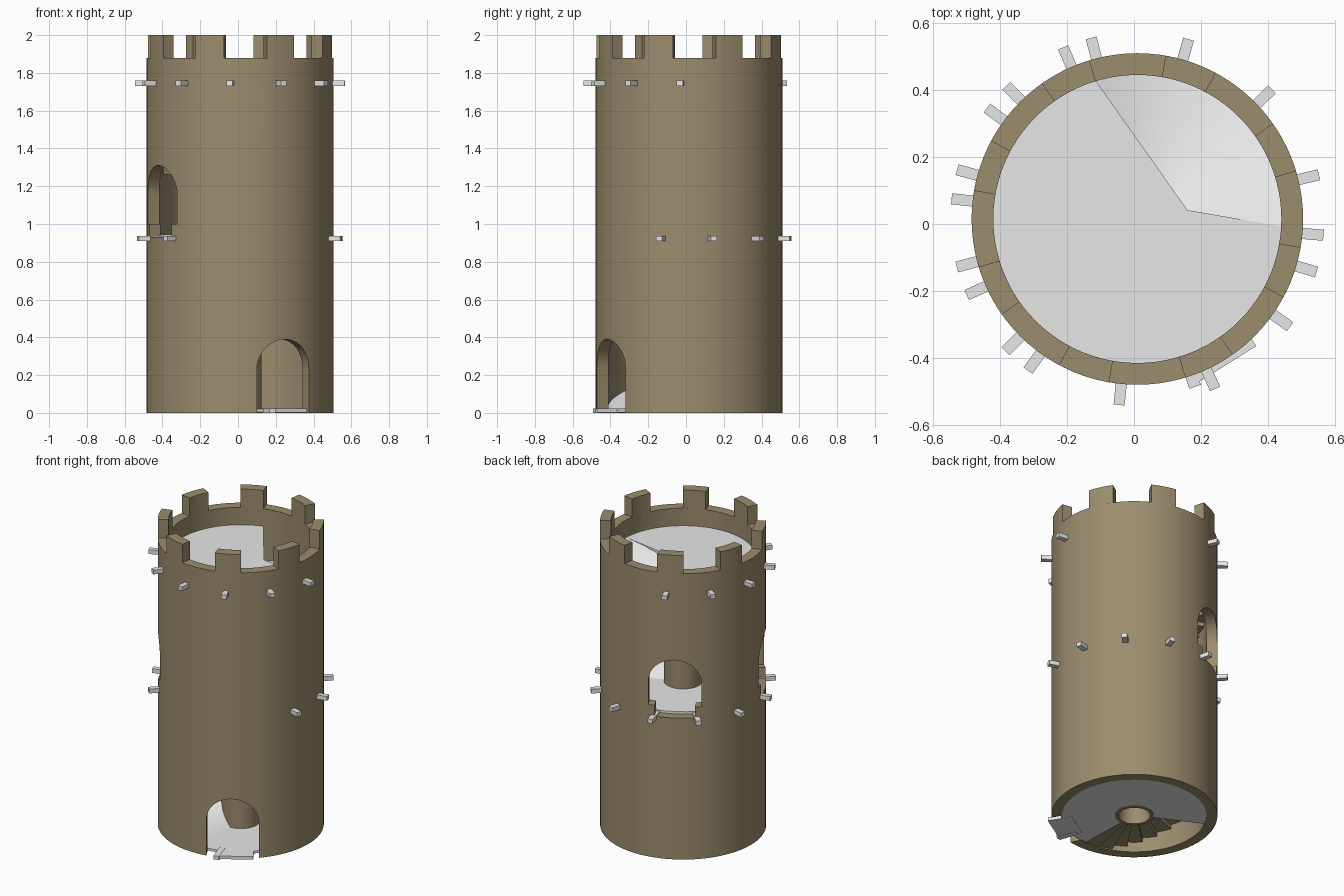
import bpy, bmesh, math

if "Cube" in bpy.data.objects:
    bpy.data.objects.remove(bpy.data.objects["Cube"])

CX, CY = 0.01, 0.015          # tower axis
R_OUT, R_IN, R_FLOOR = 0.495, 0.43, 0.437


def mat(name, col):
    m = bpy.data.materials.new(name)
    m.diffuse_color = (*col, 1)
    m.use_nodes = True
    m.node_tree.nodes["Principled BSDF"].inputs["Base Color"].default_value = m.diffuse_color
    return m


STONE = mat("brown stone", (0.33, 0.265, 0.155))
GREY = mat("pale grey", (0.8, 0.8, 0.8))


def pt(r, deg, z):
    a = math.radians(deg)
    return (CX + r * math.cos(a), CY + r * math.sin(a), z)


def sector(bm, r0, r1, a0, a1, z0, z1, n, rise=0.0):
    """Ring sector with square section; rise lifts it along the sweep."""
    closed = abs(a1 - a0) >= 359.99 and rise == 0
    rows = []
    for i in range(n if closed else n + 1):
        t = i / n
        a, d = a0 + (a1 - a0) * t, rise * t
        rows.append([bm.verts.new(pt(r, a, z + d))
                     for r, z in ((r0, z0), (r1, z0), (r1, z1), (r0, z1))])
    for i in range(n):
        p, q = rows[i], rows[(i + 1) % len(rows)]
        for k in range(4):
            bm.faces.new((p[k], p[(k + 1) % 4], q[(k + 1) % 4], q[k]))
    if not closed:
        bm.faces.new(rows[0])
        bm.faces.new(rows[-1])


def prism(bm, points, offset):
    """Extrude a flat outline by an offset vector."""
    a = [bm.verts.new(p) for p in points]
    b = [bm.verts.new([p[i] + offset[i] for i in range(3)]) for p in points]
    bm.faces.new(a)
    bm.faces.new(b[::-1])
    for i in range(len(a)):
        j = (i + 1) % len(a)
        bm.faces.new((a[i], a[j], b[j], b[i]))


def finish(bm, name, material, smooth=True):
    bmesh.ops.recalc_face_normals(bm, faces=bm.faces)
    me = bpy.data.meshes.new(name)
    bm.to_mesh(me)
    bm.free()
    ob = bpy.data.objects.new(name, me)
    bpy.context.collection.objects.link(ob)
    me.materials.append(material)
    bpy.ops.object.select_all(action='DESELECT')
    ob.select_set(True)
    bpy.context.view_layer.objects.active = ob
    if smooth:
        bpy.ops.object.shade_smooth_by_angle(angle=math.radians(30))
    return ob


def radial_box(bm, deg, r0, r1, half, z0, z1):
    a = math.radians(deg)
    u, t = (math.cos(a), math.sin(a)), (-math.sin(a), math.cos(a))
    pts = [(CX + u[0] * r + t[0] * s, CY + u[1] * r + t[1] * s, z0)
           for r, s in ((r0, -half), (r1, -half), (r1, half), (r0, half))]
    prism(bm, pts, (0, 0, z1 - z0))


# arched opening cutters: door and two windows (outline stepped in at the sill)
def arch(deg, half, base, step, top):
    prof = [(-half + 0.04 * (step > base), base), (half - 0.04 * (step > base), base)]
    if step > base:
        prof += [(half - 0.04, step), (half, step)]
    prof += [(half * math.cos(math.pi * i / 20), top - half + half * math.sin(math.pi * i / 20))
             for i in range(21)]
    if step > base:
        prof += [(-half, step), (-half + 0.04, step)]
    a = math.radians(deg)
    u, t = (math.cos(a), math.sin(a)), (-math.sin(a), math.cos(a))
    pts = [(CX + u[0] * 0.25 + t[0] * s, CY + u[1] * 0.25 + t[1] * s, z) for s, z in prof]
    bm = bmesh.new()
    prism(bm, pts, (u[0] * 0.4, u[1] * 0.4, 0))
    ob = finish(bm, "opening_cutter", STONE, False)
    ob.hide_render = True
    return ob


cutters = [arch(-61, 0.157, -0.05, -0.05, 0.39),
           arch(-151, 0.16, 0.93, 1.0, 1.31),
           arch(119, 0.16, 0.93, 1.0, 1.31)]

# tower wall
bm = bmesh.new()
sector(bm, R_IN, R_OUT, 0, 360, 0, 1.88, 96)
wall = finish(bm, "tower_wall", STONE, False)
for c in cutters:
    mod = wall.modifiers.new("cut", 'BOOLEAN')
    mod.operation, mod.solver, mod.object = 'DIFFERENCE', 'EXACT', c
    bpy.ops.object.modifier_apply(modifier=mod.name)
for c in cutters:
    bpy.data.objects.remove(c)
bpy.ops.object.shade_smooth_by_angle(angle=math.radians(30))

# battlements
bm = bmesh.new()
for k in range(8):
    c = -19 + 45 * k
    sector(bm, R_IN, R_OUT, c - 9.2, c + 9.2, 1.88, 2.0, 6)
finish(bm, "battlements", STONE)

# central stair tube
bm = bmesh.new()
sector(bm, 0.095, 0.115, 0, 360, 0.0, 1.74, 32)
finish(bm, "stair_column", STONE)

# ground floor with stairwell gap, and door sill
bm = bmesh.new()
sector(bm, 0.113, R_FLOOR, -88, 154, 0.004, 0.02, 40)
finish(bm, "ground_floor", GREY)
bm = bmesh.new()
radial_box(bm, -61 + 3, 0.36, 0.51, 0.1, 0.002, 0.022)
radial_box(bm, -71, 0.40, 0.53, 0.018, 0.0, 0.024)
finish(bm, "door_sill", GREY, False)


# upper floors with a stairwell cut to an off-centre corner
def floor(name, hole0, hole1, z):
    bm = bmesh.new()
    n = 30
    pts = [pt(R_FLOOR, hole1 + (hole0 + 360 - hole1) * i / n, z - 0.02) for i in range(n + 1)]
    pts.append(pt(0.152, hole0 + 13, z - 0.02))
    prism(bm, pts, (0, 0, 0.02))
    finish(bm, name, GREY, False)


floor("middle_floor", -115, -25, 0.945)
floor("top_floor", -3, 107, 1.765)


# floor beams poking through the wall
def beams(name, angles, z):
    bm = bmesh.new()
    for a in angles:
        radial_box(bm, a, 0.2, 0.558, 0.0165, z - 0.014, z + 0.014)
    finish(bm, name, GREY, False)


beams("middle_beams", [-16.5 + 30.2 * k for k in range(9) if k != 9], 0.923)
beams("top_beams", [-5 - 30.2 * k for k in range(9)], 1.745)


# spiral stairs: stepped stone underside with a smooth ramp on top
def stairs(prefix, start, z0, z1, sweep=387, n=32):
    bm = bmesh.new()
    da, dz = sweep / n, (z1 - z0) / n
    for i in range(n):
        z = z0 + dz * i - 0.006
        sector(bm, 0.1, R_FLOOR, start - da * i, start - da * (i + 1),
               max(z - 0.035, 0.002), max(z, 0.006), 2)
    finish(bm, prefix + "_steps", STONE, False)
    bm = bmesh.new()
    sector(bm, 0.1, R_FLOOR, start, start - sweep, z0 - 0.012, z0, 72, z1 - z0)
    finish(bm, prefix + "_ramp", GREY)


stairs("lower_stair", -88, 0.02, 0.945)
stairs("upper_stair", 24, 0.945, 1.765)
